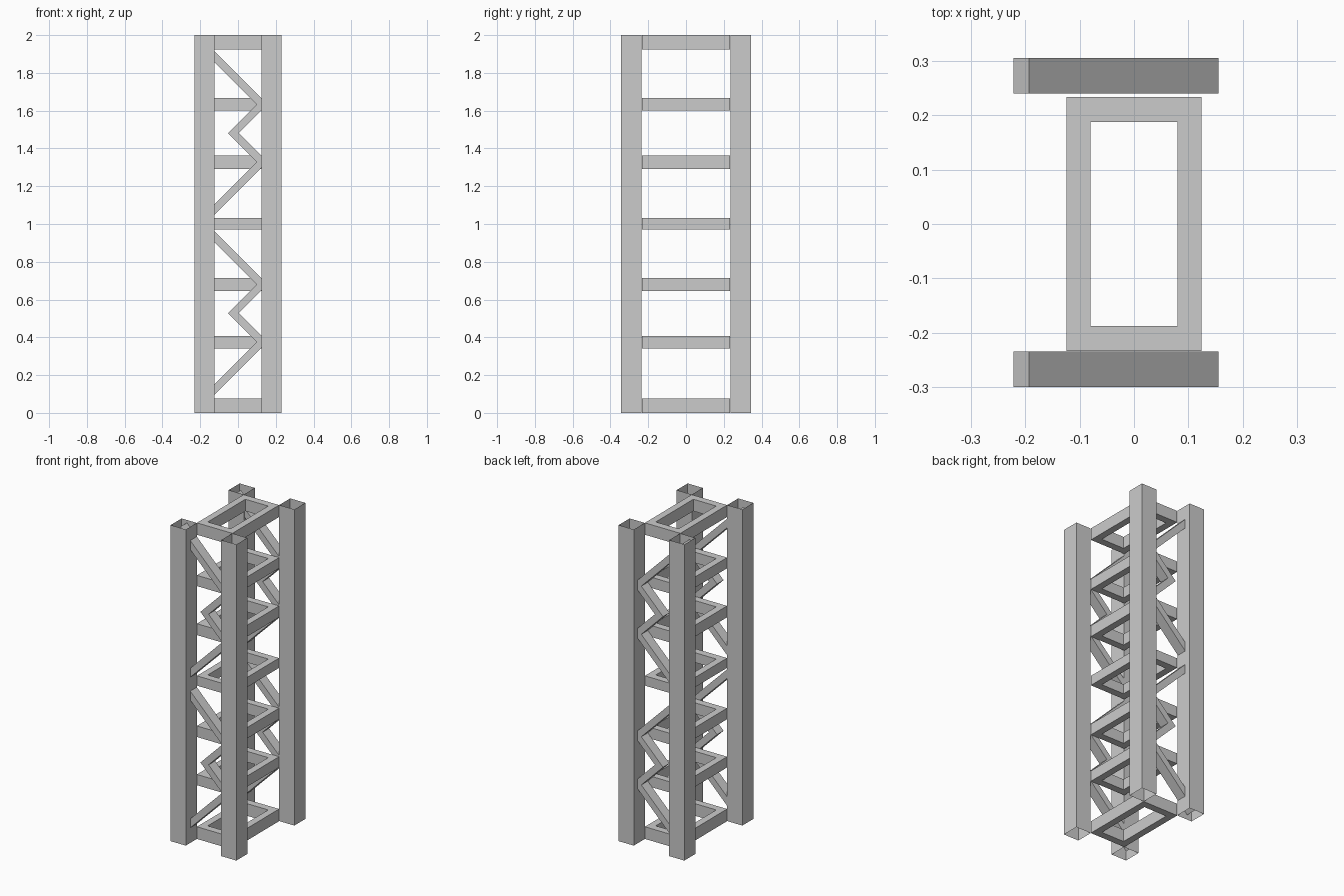
import bpy, bmesh

if "Cube" in bpy.data.objects:
    bpy.data.objects.remove(bpy.data.objects["Cube"])


def make_object(name, bm):
    bmesh.ops.recalc_face_normals(bm, faces=bm.faces)
    mesh = bpy.data.meshes.new(name)
    bm.to_mesh(mesh)
    bm.free()
    ob = bpy.data.objects.new(name, mesh)
    bpy.context.collection.objects.link(ob)
    return ob


def rect(bm, hx, hy, z):
    return [bm.verts.new((sx * hx, sy * hy, z))
            for sx, sy in ((-1, -1), (1, -1), (1, 1), (-1, 1))]


def bridge(bm, a, b):
    for i in range(len(a)):
        j = (i + 1) % len(a)
        bm.faces.new((a[i], a[j], b[j], b[i]))


# Four square corner posts, open at both ends
for sx, side in ((-1, "left"), (1, "right")):
    for sy, end in ((-1, "front"), (1, "back")):
        bm = bmesh.new()
        bridge(bm, rect(bm, 0.053, 0.055, 0), rect(bm, 0.053, 0.055, 2))
        post = make_object(f"post_{end}_{side}", bm)
        post.location = (sx * 0.177, sy * 0.29, 0)

# Seven horizontal rectangular frames between the posts
levels = [(0, 0.077), (0.34, 0.408), (0.645, 0.715), (0.97, 1.032),
          (1.29, 1.362), (1.60, 1.668), (1.925, 2.0)]
for n, (z0, z1) in enumerate(levels):
    bm = bmesh.new()
    loops = [rect(bm, 0.124, 0.234, z0), rect(bm, 0.124, 0.234, z1),
             rect(bm, 0.08, 0.188, z1), rect(bm, 0.08, 0.188, z0)]
    for k in range(4):
        bridge(bm, loops[k], loops[(k + 1) % 4])
    make_object(f"cross_frame_{n + 1}", bm)

# Zigzag braces at front and back: upper half of the outline, then mirrored in z
APEX = 0.1525          # apex height above the brace centre
outer = [(0.004, 0), (0.156, APEX), (-0.193, APEX + 0.349)]
inner = [(-0.222, APEX + 0.321), (0.099, APEX), (-0.053, 0)]
lower = [(x, -z) for x, z in reversed(outer[1:])]
lower_in = [(x, -z) for x, z in inner[:2]]
profile = outer + inner + lower_in[::-1] + lower
for y0, y1, end in ((-0.30, -0.235, "front"), (0.2405, 0.3055, "back")):
    for zc, part in ((0.528, "lower"), (1.481, "upper")):
        bm = bmesh.new()
        a = [bm.verts.new((x, y0, zc + z)) for x, z in profile]
        b = [bm.verts.new((x, y1, zc + z)) for x, z in profile]
        bridge(bm, a, b)
        bm.faces.new(a)
        bm.faces.new(b[::-1])
        make_object(f"zigzag_brace_{end}_{part}", bm)
